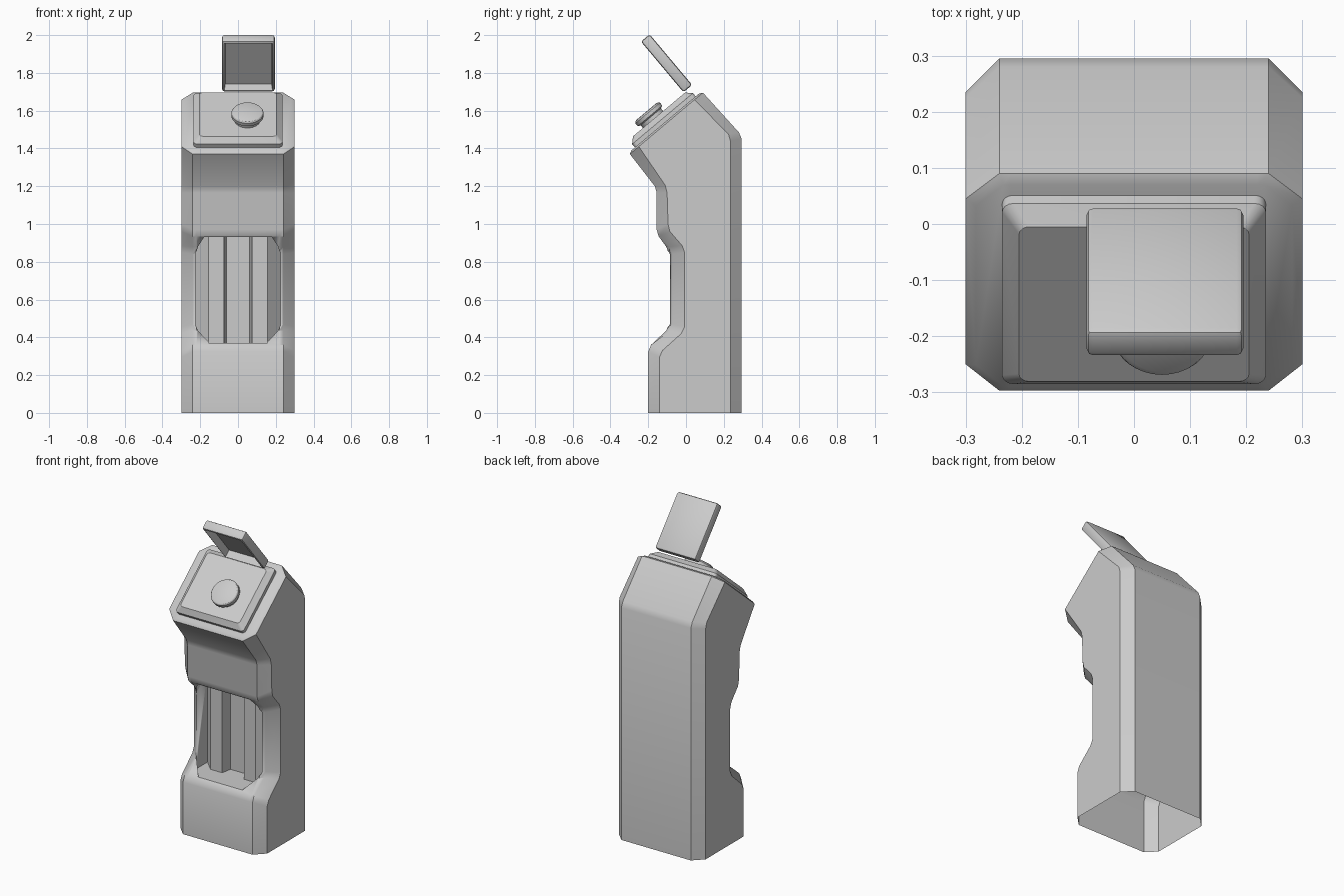
import bpy, bmesh
from math import cos, sin, pi, radians
from mathutils import Matrix, Vector

if "Cube" in bpy.data.objects:
    bpy.data.objects.remove(bpy.data.objects["Cube"])

TILT = radians(40)
HEAD = Matrix.Translation((0, -.103, 1.5325)) @ Matrix.Rotation(TILT, 4, 'X')


def loft(rings):
    """Closed solid skinned through rings of equal point count."""
    bm = bmesh.new()
    vs = [[bm.verts.new(p) for p in r] for r in rings]
    n = len(vs[0])
    for a, b in zip(vs, vs[1:]):
        for i in range(n):
            j = (i + 1) % n
            bm.faces.new((a[i], a[j], b[j], b[i]))
    bm.faces.new(vs[0])
    bm.faces.new(vs[-1])
    bmesh.ops.recalc_face_normals(bm, faces=bm.faces)
    return bm


def finish(bm, name, matrix=Matrix(), angle=30):
    me = bpy.data.meshes.new(name)
    bm.to_mesh(me)
    bm.free()
    ob = bpy.data.objects.new(name, me)
    bpy.context.collection.objects.link(ob)
    ob.matrix_world = matrix
    bpy.ops.object.select_all(action='DESELECT')
    ob.select_set(True)
    bpy.context.view_layer.objects.active = ob
    bpy.ops.object.shade_smooth_by_angle(angle=radians(angle))
    return ob


def round_rect(hx, hy, r, z, seg=4):
    pts = []
    for k, (sx, sy) in enumerate(((1, 1), (-1, 1), (-1, -1), (1, -1))):
        for i in range(seg + 1):
            a = (k + i / seg) * pi / 2
            pts.append((sx * (hx - r) + r * cos(a), sy * (hy - r) + r * sin(a), z))
    return pts


# Body: side profile at the front face (y, z) and at the flank (y, z)
rows = [
    (-.2, 0, -.14, 0), (-.2, .325, -.14, .295), (-.185, .36, -.125, .33),
    (-.105, .435, -.025, .42), (-.09, .47, -.008, .455), (-.09, .84, -.008, .85),
    (-.105, .88, -.02, .885), (-.145, .935, -.085, .96), (-.155, .97, -.095, 1.0),
    (-.155, 1.165, -.1, 1.165), (-.165, 1.2, -.11, 1.205), (-.297, 1.37, -.25, 1.41),
    (.09, 1.695, .045, 1.658), (.28, 1.485, .225, 1.475), (.295, 1.45, .235, 1.44),
    (.295, 0, .235, 0)]


def station(x):
    if abs(x) > .29:
        return [(x, r[2], r[3]) for r in rows]
    rim = .018 if abs(x) > .23 else 0
    return [(x, r[0] + (rim if r[0] in (-.09, -.105) else 0), r[1]) for r in rows]


bm = loft([station(x) for x in (-.3, -.24, -.22, .22, .24, .3)])
# raised bevelled border of the slanted head
n = Vector((0, -sin(TILT), cos(TILT)))
bm.normal_update()
face = [f for f in bm.faces if f.normal.dot(n) > .97 and f.calc_center_median().z > 1.4]
bmesh.ops.inset_region(bm, faces=face, thickness=.018, depth=.01, use_even_offset=True)
body = finish(bm, "body")

# Front window: the cutter's back leaves a chamfered core with a central groove
half = [(.155, -.4), (.155, -.17), (.225, -.09), (.225, .02), (.155, -.05),
        (.075, -.05), (.062, .015)]
outline = half + [(-x, y) for x, y in reversed(half)]
cutter = finish(loft([[(x, y, z) for x, y in outline] for z in (.37, .93)]), "window_cutter")
cutter.hide_render = True
mod = body.modifiers.new("window", 'BOOLEAN')
mod.operation, mod.solver, mod.object = 'DIFFERENCE', 'EXACT', cutter
bpy.context.view_layer.objects.active = body
bpy.ops.object.modifier_apply(modifier="window")
bpy.data.objects.remove(cutter)

# Open underside
bm = bmesh.new()
bm.from_mesh(body.data)
under = [f for f in bm.faces if all(v.co.z < 1e-4 for v in f.verts)]
bmesh.ops.delete(bm, geom=under, context='FACES_ONLY')
bm.to_mesh(body.data)
bm.free()

# Head plate with sloped border
finish(loft([round_rect(.235, .21, .02, 0), round_rect(.235, .21, .02, .033),
             round_rect(.205, .18, .018, .062)]), "head_plate", HEAD)

# Round button
prof = [(.07, .055), (.07, .08), (.085, .087), (.085, .106), (.08, .113), (.07, .117)]
finish(loft([[(.05 + r * cos(a * pi / 16), -.0415 + r * sin(a * pi / 16), h)
              for a in range(32)] for r, h in prof]), "button", HEAD)

# Flipped-open button lid: rounded tray
bm = bmesh.new()
bmesh.ops.create_cube(bm, size=1, matrix=Matrix.Diagonal((.28, .35, .06, 1)))
bmesh.ops.bevel(bm, geom=bm.edges[:], offset=.012, segments=2, profile=.5, affect='EDGES')
bm.normal_update()
top = max(bm.faces, key=lambda f: f.calc_area() * f.normal.z)
bmesh.ops.inset_region(bm, faces=[top], thickness=.008)
bmesh.ops.translate(bm, verts=top.verts[:], vec=(0, 0, -.045))
finish(bm, "button_lid",
       Matrix.Translation((.055, -.103, 1.851)) @ Matrix.Rotation(radians(130), 4, 'X'))
